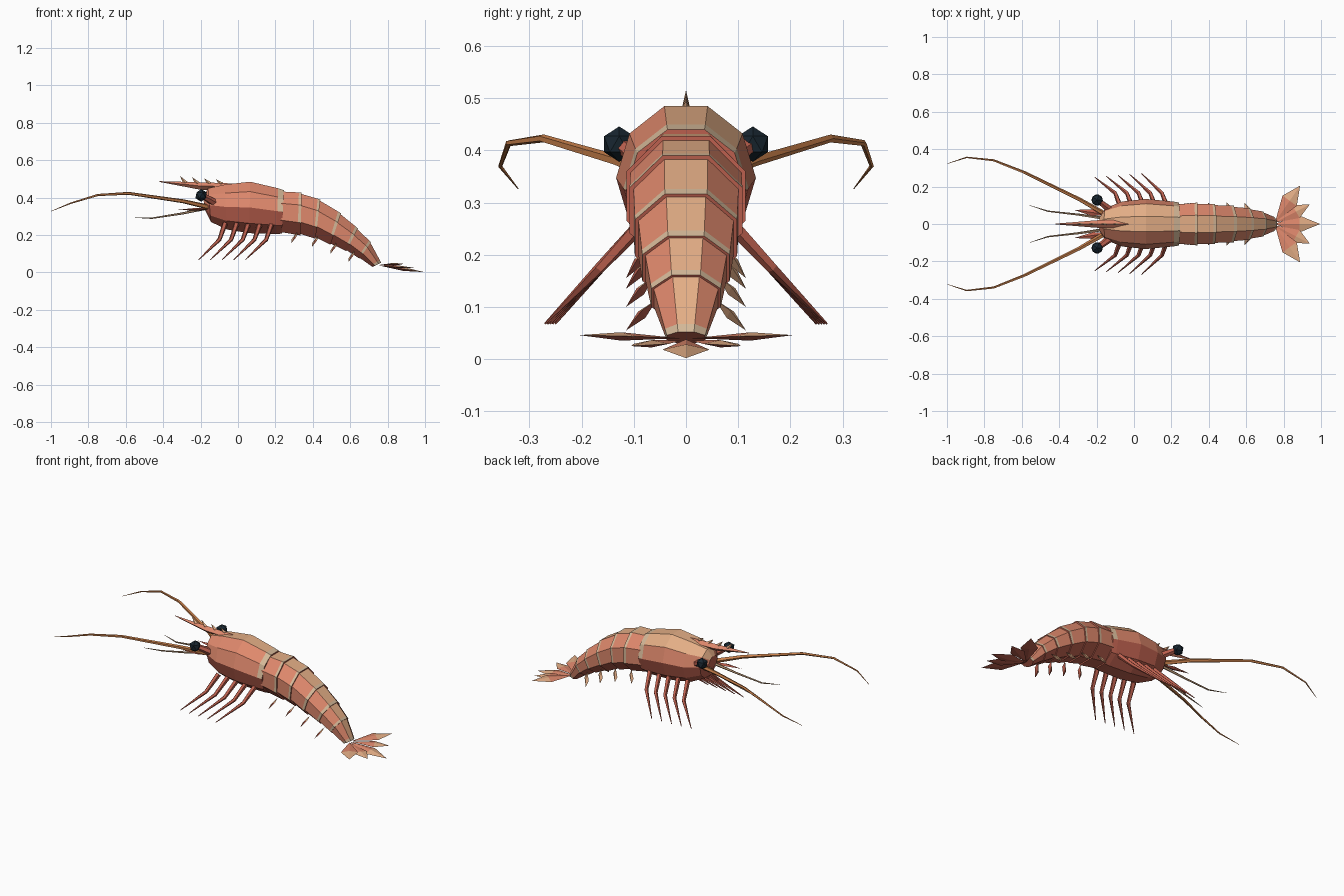
import bpy, bmesh, math
from mathutils import Vector as V

if "Cube" in bpy.data.objects:
    bpy.data.objects.remove(bpy.data.objects["Cube"])


def material(name, rgb):
    m = bpy.data.materials.new(name)
    lin = [(c / 255 / 12.92) if c < 11 else ((c / 255 + 0.055) / 1.055) ** 2.4 for c in rgb]
    m.diffuse_color = (*lin, 1)
    m.use_nodes = True
    m.node_tree.nodes["Principled BSDF"].inputs["Base Color"].default_value = (*lin, 1)
    return m


TAN = material("tan_shell", (228, 174, 134))
SALMON = material("salmon_shell", (222, 136, 108))
RED = material("red_underside", (190, 97, 79))
BAND = material("pale_band", (212, 184, 152))
ORANGE = material("antenna_orange", (204, 130, 76))
OLIVE = material("antennule_olive", (180, 146, 114))
BLACK = material("eye_black", (24, 38, 48))


def finish(name, bm, mats):
    bmesh.ops.recalc_face_normals(bm, faces=bm.faces)
    mesh = bpy.data.meshes.new(name)
    bm.to_mesh(mesh)
    bm.free()
    for m in mats:
        mesh.materials.append(m)
    ob = bpy.data.objects.new(name, mesh)
    bpy.context.collection.objects.link(ob)
    return ob


def skin(bm, rings, rule):
    """Join rings of points with quads and cap both ends."""
    rows = [[bm.verts.new(p) for p in r] for r in rings]
    n = len(rows[0])
    for k in range(len(rows) - 1):
        for j in range(n):
            f = bm.faces.new((rows[k][j], rows[k][(j + 1) % n],
                              rows[k + 1][(j + 1) % n], rows[k + 1][j]))
            f.material_index = rule(k, j)
    for row in (rows[0], rows[-1]):
        bm.faces.new(row).material_index = rule(-1, len(row) // 2)


def shell_ring(s, sides, scale=1.0):
    """Flat-topped ring from top x, z, bottom x, z and half width."""
    top, low = V((s[0], 0, s[1])), V((s[2], 0, s[3]))
    step = math.pi / sides
    angles = [step * (2 * j + 1) for j in range(sides)]
    mid, up = (top + low) / 2, (top - low) / 2 / math.cos(step)
    wide = s[4] / max(math.sin(a) for a in angles)
    return [mid + (up * math.cos(a) + V((0, wide * math.sin(a), 0))) * scale for a in angles]


def shell(name, rings, tan_faces, salmon_faces, band_row):
    # back tan, flanks salmon, underside red, trailing edge pale
    def rule(k, j):
        if k == band_row and j in tan_faces + salmon_faces:
            return 3
        return 0 if j in tan_faces else 1 if j in salmon_faces else 2
    bm = bmesh.new()
    skin(bm, rings, rule)
    return finish(name, bm, [TAN, SALMON, RED, BAND])


def tube(name, pts, radii, mat, sides=5):
    pts = [V(p) for p in pts]
    rings = []
    for i, p in enumerate(pts):
        d = (pts[min(i + 1, len(pts) - 1)] - pts[max(i - 1, 0)]).normalized()
        u = d.cross(V((0, 1, 0.3))).normalized()
        w = d.cross(u)
        rings.append([p + (u * math.cos(a) + w * math.sin(a)) * radii[i]
                      for a in (math.tau * j / sides for j in range(sides))])
    bm = bmesh.new()
    skin(bm, rings, lambda k, j: 0)
    return finish(name, bm, [mat])


def blade(name, root, tip, side, thick, at=0.55, mats=(SALMON, TAN), dark=None):
    """Pointed leaf with a ridge on each face; faces turned to 'dark' are red."""
    root, tip, side, thick = V(root), V(tip), V(side), V(thick)
    mid = root.lerp(tip, at)
    bm = bmesh.new()
    a, b = bm.verts.new(root), bm.verts.new(tip)
    ring = [bm.verts.new(mid + o) for o in (side, thick, -side, -thick)]
    for j in range(4):
        for end, idx in ((a, 0), (b, 1)):
            bm.faces.new((end, ring[j], ring[(j + 1) % 4])).material_index = idx
    bmesh.ops.recalc_face_normals(bm, faces=bm.faces)
    for f in bm.faces:
        if dark and f.normal.dot(V(dark)) > 0:
            f.material_index = 2
    return finish(name, bm, [*mats, RED])


# Carapace
carapace = [(-.185, .405, -.18, .34, .04), (-.16, .45, -.145, .27, .085),
            (-.07, .47, -.06, .23, .12), (.065, .485, .06, .21, .134),
            (.215, .45, .205, .205, .12), (.245, .44, .235, .208, .115)]
shell("carapace", [shell_ring(s, 10) for s in carapace], [9, 0], [1, 7, 8], 4)

# Abdomen: overlapping segments, each with a pale rear edge
joints = [(.235, .438, .22, .212, .11), (.34, .425, .335, .2, .112),
          (.44, .388, .415, .182, .106), (.55, .315, .495, .15, .096),
          (.64, .235, .58, .115, .082), (.71, .16, .65, .075, .065),
          (.765, .052, .72, .03, .036)]
for i in range(6):
    a, b = joints[i], joints[i + 1]
    mix = [p + (q - p) * 0.86 for p, q in zip(a, b)]
    shell(f"abdomen_segment_{i + 1}",
          [shell_ring(a, 8, .95), shell_ring(mix, 8, 1.01), shell_ring(b, 8, 1.02)],
          [7], [0, 1, 5, 6], 1)

# Rostrum and its teeth
bm = bmesh.new()
rostrum = [(-.42, .486, .002, .002), (-.2, .462, .02, .02),
           (-.08, .46, .022, .018), (.0, .466, .008, .008)]
skin(bm, [[(x, 0, z + h), (x, w, z), (x, 0, z - h), (x, -w, z)] for x, z, w, h in rostrum],
     lambda k, j: 0)
finish("rostrum", bm, [SALMON])
for i in range(4):
    x = -.285 + i * .064
    blade(f"rostrum_tooth_{i + 1}", (x + .015, 0, .465), (x - .025, 0, .516 - .006 * i),
          (.011, 0, .005), (0, .008, 0), .3, (SALMON, TAN))

for side, s in (("right", -1), ("left", 1)):
    # Mirror across the body's midline
    def m(x, y, z):
        return (x, y * s, z)

    # Eyes on stalks
    tube(f"{side}_eye_stalk", [m(-.12, .07, .37), m(-.185, .12, .408)], [.022, .016], RED, 6)
    bm = bmesh.new()
    bmesh.ops.create_icosphere(bm, subdivisions=1, radius=.034)
    bmesh.ops.translate(bm, verts=bm.verts, vec=m(-.197, .128, .412))
    finish(f"{side}_eye", bm, [BLACK])

    # Antennae, antennules and scales
    tube(f"{side}_antenna",
         [m(-.16, .055, .35), m(-.29, .13, .38), m(-.585, .275, .423),
          m(-.75, .34, .414), m(-.895, .356, .37), m(-1, .322, .327)],
         [.014, .011, .008, .006, .004, .001], ORANGE)
    tube(f"{side}_antennule",
         [m(-.16, .03, .345), m(-.3, .05, .315), m(-.46, .068, .29), m(-.56, .1, .294)],
         [.009, .006, .004, .001], OLIVE)
    blade(f"{side}_antenna_scale", m(-.14, .05, .34), m(-.32, .075, .335),
          (.004, .018, 0), (0, 0, .008), .45, (RED, RED))

    # Five walking legs
    for i in range(5):
        x = -.07 + i * .0625
        tube(f"{side}_walking_leg_{i + 1}",
             [m(x, .085, .26), m(x - .03, .165, .175), m(x - .14, .25 + .005 * i, .068)],
             [.015, .011, .002], RED)

    # Swimmerets
    for i, (x, z) in enumerate([(.3, .215), (.41, .195), (.51, .16), (.605, .115)]):
        blade(f"{side}_swimmeret_{i + 1}", m(x + .015, .07 - .005 * i, z),
              m(x - .015, .115, z - .06), (.014, 0, .008), m(.002, .007, .006),
              .5, (TAN, TAN), (1, .3, -.3) if s < 0 else None)

    # Side blades of the tail fan, red below
    blade(f"{side}_outer_tail_blade", m(.755, .012, .04), m(.888, .205, .046),
          m(.038, -.028, 0), (0, 0, .008), .58, dark=(0, 0, -1))
    blade(f"{side}_inner_tail_blade", m(.755, .008, .036), m(.94, .105, .025),
          m(.02, -.034, 0), (0, 0, .007), .6, dark=(0, 0, -1))

# Centre blade of the tail fan
blade("tail_centre_blade", (.75, 0, .038), (.995, 0, .002), (0, .045, 0), (.001, 0, .01), .55,
      dark=(0, 0, -1))
